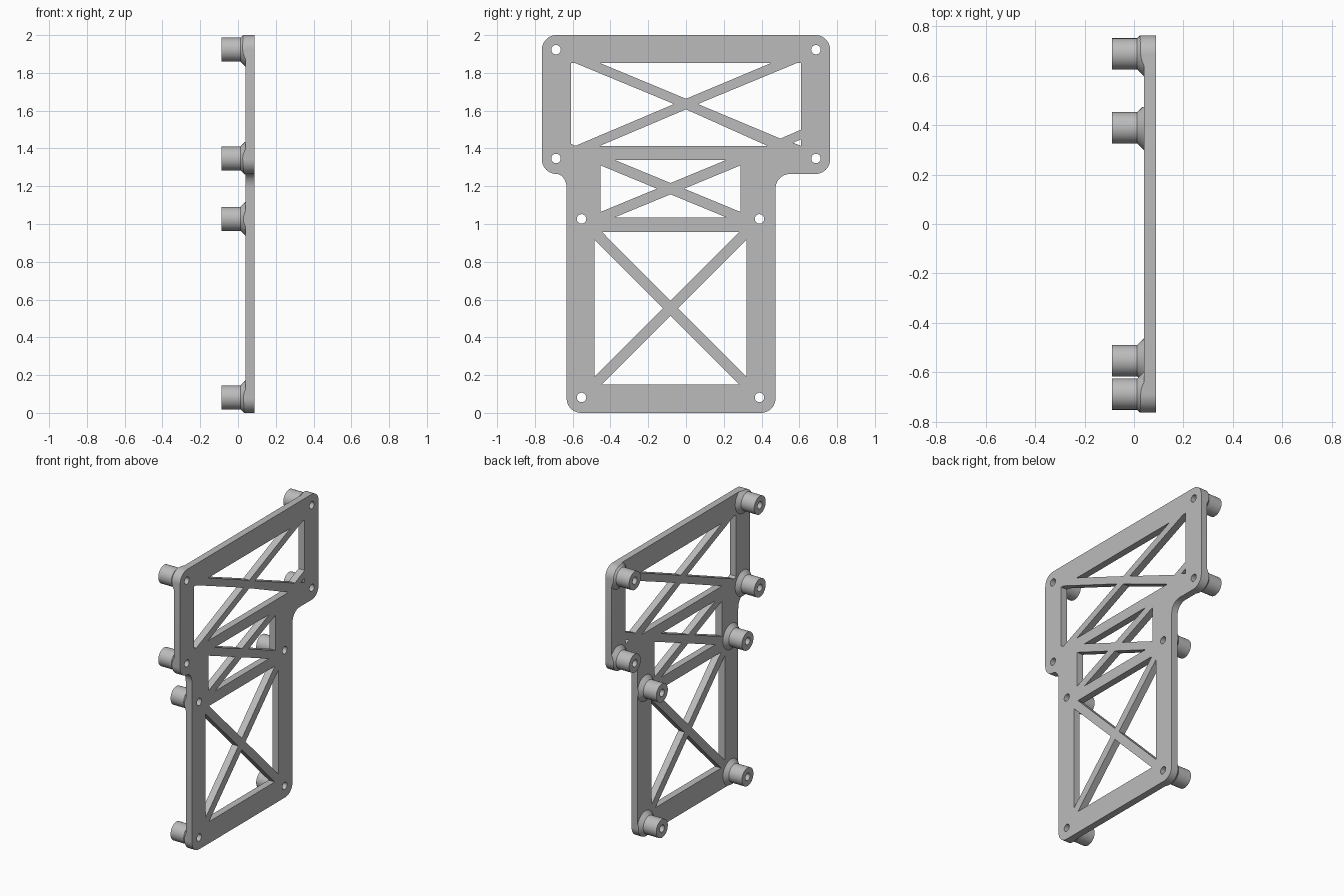
import bpy, bmesh, math
from mathutils import Matrix

if "Cube" in bpy.data.objects:
    bpy.data.objects.remove(bpy.data.objects["Cube"])

X_BACK, X_MID, X_FACE = -0.088, 0.040, 0.088
HOLE_R, POST_R, FLARE_R = 0.025, 0.0635, 0.09
HOLES = [(s * 0.688, z) for s in (-1, 1) for z in (1.923, 1.347)] + \
        [(y, z) for y in (-0.553, 0.389) for z in (1.027, 0.082)]

gray = bpy.data.materials.new("plain gray")
gray.diffuse_color = (0.5, 0.5, 0.5, 1)
gray.use_nodes = True
gray.node_tree.nodes["Principled BSDF"].inputs["Base Color"].default_value = gray.diffuse_color


def arc(cy, cz, ry, rz, a0, a1, n=10):
    return [(cy + ry * math.cos(math.radians(a0 + (a1 - a0) * i / n)),
             cz + rz * math.sin(math.radians(a0 + (a1 - a0) * i / n))) for i in range(n + 1)]


def circle(y, z, r, n=32):
    return arc(y, z, r, r, 0, 360, n)[:-1]


def cross_windows(y0, y1, z0, z1, a, b):
    """Four triangular openings left by a cross brace in a rectangle."""
    cy, cz = (y0 + y1) / 2, (z0 + z1) / 2
    out = []
    for ze, s in ((z0, -1), (z1, 1)):
        out.append([(y0 + a, ze), (y1 - a, ze), (cy, cz + s * b)])
    for ye, s in ((y0, -1), (y1, 1)):
        out.append([(ye, z0 + b), (ye, z1 - b), (cy + s * a, cz)])
    return out


def extrude_profile(name, loops, x0, x1):
    """Fill loops in the YZ plane (inner loops are holes), thick along x."""
    cu = bpy.data.curves.new(name, 'CURVE')
    cu.dimensions, cu.fill_mode = '2D', 'BOTH'
    cu.extrude = (x1 - x0) / 2
    for pts in loops:
        sp = cu.splines.new('POLY')
        sp.points.add(len(pts) - 1)
        for p, (y, z) in zip(sp.points, pts):
            p.co = (y, z, 0, 1)
        sp.use_cyclic_u = True
    tmp = bpy.data.objects.new(name + "_curve", cu)
    bpy.context.collection.objects.link(tmp)
    me = bpy.data.meshes.new_from_object(
        tmp.evaluated_get(bpy.context.evaluated_depsgraph_get()))
    bpy.data.objects.remove(tmp)
    bm = bmesh.new()
    bm.from_mesh(me)
    to_yz = Matrix(((0, 0, 1, (x0 + x1) / 2), (1, 0, 0, 0), (0, 1, 0, 0), (0, 0, 0, 1)))
    bm.transform(to_yz)
    return finish(name, bm)


def finish(name, bm):
    bmesh.ops.remove_doubles(bm, verts=bm.verts, dist=1e-5)
    bmesh.ops.recalc_face_normals(bm, faces=bm.faces)
    me = bpy.data.meshes.new(name)
    bm.to_mesh(me)
    bm.free()
    me.materials.append(gray)
    ob = bpy.data.objects.new(name, me)
    bpy.context.collection.objects.link(ob)
    return ob


def smooth(ob):
    bpy.ops.object.select_all(action='DESELECT')
    ob.select_set(True)
    bpy.context.view_layer.objects.active = ob
    bpy.ops.object.shade_smooth_by_angle(angle=math.radians(30))


# Outer silhouette, counter-clockwise from the bottom left corner
r = 0.077
outline = (arc(-0.632 + r, r, r, r, 180, 270) + arc(0.474 - r, r, r, r, 270, 360)
           + arc(0.474 + r, 1.265 - r, r, r, 180, 90)
           + arc(0.763 - r, 1.265 + r, r, r, 270, 360) + arc(0.763 - r, 2 - r, r, r, 0, 90)
           + arc(-0.763 + r, 2 - r, r, r, 90, 180) + arc(-0.763 + r, 1.265 + r, r, r, 180, 270)
           + arc(-0.686, 1.265 - r, 0.054, r, 90, 0))

# Openings: upper window (uneven, with a small gusset) and two regular ones
windows = [
    [(-0.455, 1.852), (0.45, 1.852), (0, 1.663)],
    [(-0.455, 1.414), (0, 1.607), (0.43, 1.414)],
    [(-0.608, 1.852), (-0.587, 1.852), (-0.063, 1.635), (-0.585, 1.414), (-0.608, 1.424)],
    [(0.608, 1.852), (0.587, 1.852), (0.063, 1.635), (0.5, 1.452), (0.608, 1.499)],
    [(0.567, 1.43), (0.608, 1.448), (0.608, 1.414)],
]
windows += cross_windows(-0.452, 0.288, 1.034, 1.34, 0.072, 0.03)
windows += cross_windows(-0.484, 0.32, 0.151, 0.957, 0.04, 0.04)

plate = extrude_profile("braced_plate", [outline] + windows
                        + [circle(y, z, HOLE_R) for y, z in HOLES], X_MID, X_FACE)
smooth(plate)

# Hidden helper trims the standoff flares to the plate edge
trimmer = extrude_profile("edge_trimmer", [outline], -0.3, 0.3)
trimmer.hide_render = True
trimmer.hide_set(True)

# Hollow standoffs with a flared foot on the back of the plate
profile = [(X_BACK, HOLE_R), (X_BACK, POST_R), (X_MID - 0.027, POST_R),
           (X_MID, FLARE_R), (X_MID, HOLE_R)]
for i, (hy, hz) in enumerate(HOLES):
    bm = bmesh.new()
    rings = [[bm.verts.new((x, y, z)) for y, z in circle(hy, hz, rad)] for x, rad in profile]
    for k, ring in enumerate(rings):
        nxt = rings[(k + 1) % len(rings)]
        for j in range(len(ring)):
            m = (j + 1) % len(ring)
            bm.faces.new((ring[j], ring[m], nxt[m], nxt[j]))
    post = finish(f"standoff_{i + 1}", bm)
    mod = post.modifiers.new("trim", 'BOOLEAN')
    mod.operation, mod.solver, mod.object = 'INTERSECT', 'EXACT', trimmer
    bpy.context.view_layer.objects.active = post
    bpy.ops.object.modifier_apply(modifier=mod.name)
    smooth(post)

bpy.data.objects.remove(trimmer)
